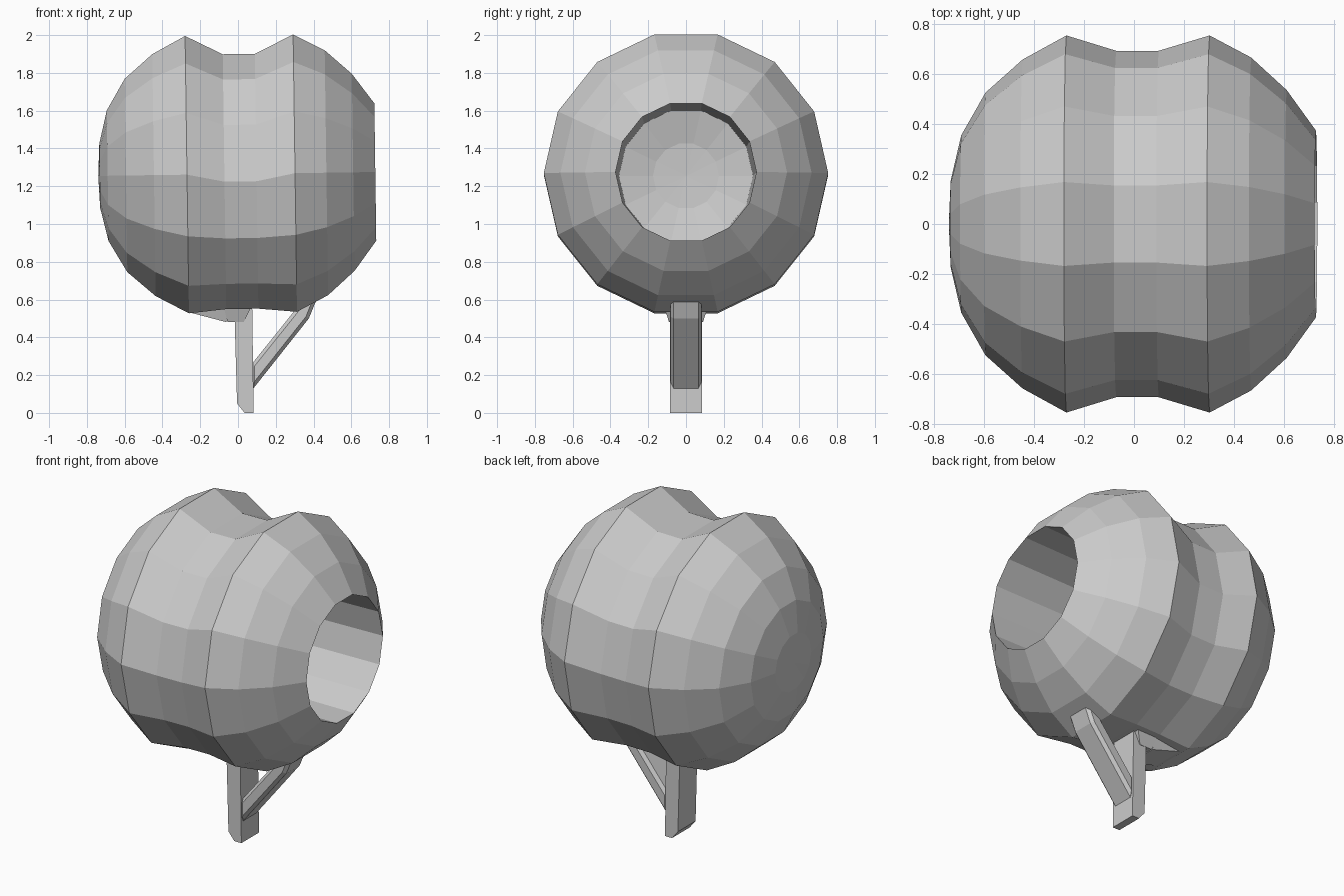
import bpy, bmesh, math
from mathutils import Matrix, Vector

cube = bpy.data.objects.get("Cube")
if cube:
    bpy.data.objects.remove(cube, do_unlink=True)

grey = bpy.data.materials.new("plain_grey")
grey.use_nodes = True
grey.diffuse_color = (0.6, 0.6, 0.6, 1)
grey.node_tree.nodes["Principled BSDF"].inputs["Base Color"].default_value = (0.6, 0.6, 0.6, 1)

SIDES = 14
CENTRE = 1.265
TILT = Matrix.Rotation(math.radians(-0.8), 4, "Y")


def finish(name, bm, fix_normals=True):
    if fix_normals:
        bmesh.ops.recalc_face_normals(bm, faces=bm.faces)
    mesh = bpy.data.meshes.new(name)
    bm.to_mesh(mesh)
    bm.free()
    mesh.materials.append(grey)
    obj = bpy.data.objects.new(name, mesh)
    bpy.context.collection.objects.link(obj)
    return obj


def revolve(name, profile):
    """Faceted shell around the x axis; profile rows are x, radius, drop."""
    bm = bmesh.new()
    rings = []
    for x, r, drop in profile:
        count = SIDES if r else 1
        ring = []
        for k in range(count):
            a = math.tau * k / SIDES
            p = TILT @ Vector((x, r * math.cos(a), r * math.sin(a) - drop))
            ring.append(bm.verts.new(p + Vector((0, 0, CENTRE))))
        rings.append(ring)
    for a, b in zip(rings, rings[1:]):
        for k in range(SIDES):
            j = (k + 1) % SIDES
            if len(a) == 1:
                bm.faces.new((a[0], b[j], b[k]))
            else:
                bm.faces.new((a[k], a[j], b[j], b[k]))
    return finish(name, bm, False)


def extrude(name, outline, half_low, half_high=None):
    """Side outline in x, z given a width in y that may flare upward."""
    half_high = half_high or half_low
    low = min(z for _, z in outline)
    span = max(z for _, z in outline) - low
    bm = bmesh.new()
    sides = []
    for s in (-1, 1):
        sides.append([bm.verts.new((x, s * (half_low + (half_high - half_low) * (z - low) / span), z))
                      for x, z in outline])
    bm.faces.new(sides[0])
    bm.faces.new(sides[1][::-1])
    n = len(outline)
    for k in range(n):
        j = (k + 1) % n
        bm.faces.new((sides[0][k], sides[1][k], sides[1][j], sides[0][j]))
    return finish(name, bm)


# Double-lobed body with a waist groove that sits slightly low
rim = (0.727, 0.373, 0)
back_ring = (-0.69, 0.355, 0)
revolve("body_shell", [
    (-0.74, 0, 0), (-0.732, 0.175, 0), back_ring, (-0.593, 0.525, 0),
    (-0.445, 0.657, 0), (-0.27, 0.753, 0), (-0.072, 0.692, 0.04),
    (0.098, 0.692, 0.04), (0.302, 0.753, 0), (0.468, 0.665, 0),
    (0.61, 0.535, 0), rim])

# Straight bore from the open rim to the closed end
revolve("inner_tube", [rim, back_ring])

# Support post, its flared mount and the diagonal brace
extrude("post", [(-0.02, 0.58), (-0.005, 0.05), (0.035, 0), (0.083, 0), (0.075, 0.58)], 0.086)
extrude("post_mount", [(-0.08, 0.58), (-0.055, 0.48), (0.03, 0.48), (0.07, 0.56), (0.07, 0.58)], 0.088, 0.125)
extrude("mount_wedge", [(-0.25, 0.53), (-0.06, 0.48), (-0.06, 0.58)], 0.09, 0.12)
brace = extrude("brace", [(0.07, 0.115), (0.375, 0.5), (0.42, 0.61), (0.355, 0.61), (0.07, 0.255)], 0.083)
bevel = brace.modifiers.new("chamfer", "BEVEL")
bevel.width = 0.018
bevel.segments = 1
